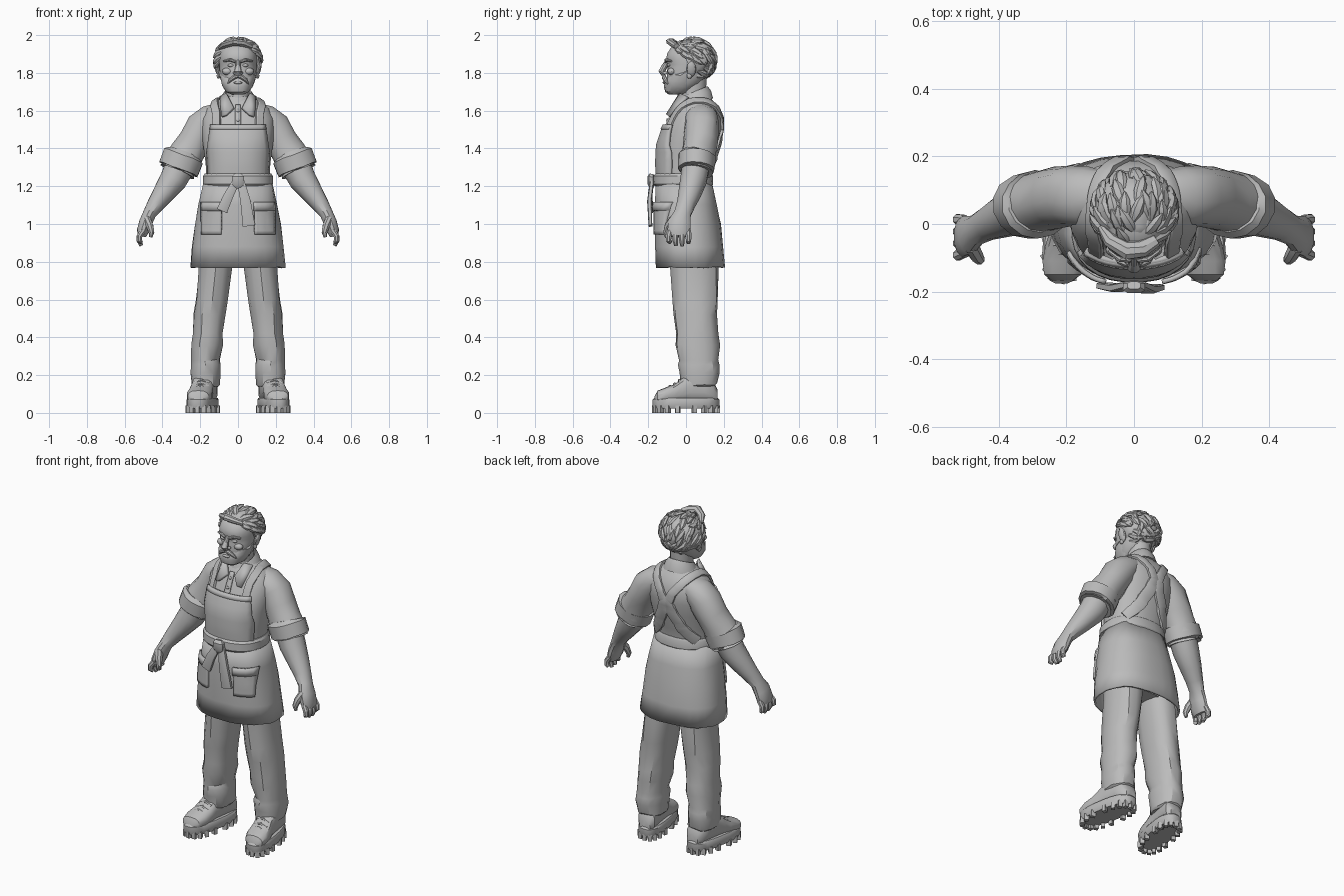
import bpy, bmesh, math, random
from mathutils import Vector, Matrix, noise
from mathutils.bvhtree import BVHTree

random.seed(4)
if "Cube" in bpy.data.objects:
    bpy.data.objects.remove(bpy.data.objects["Cube"])

grey = bpy.data.materials.new("plain_grey")
grey.use_nodes = True
grey.diffuse_color = (.5, .5, .5, 1)
grey.node_tree.nodes["Principled BSDF"].inputs["Base Color"].default_value = grey.diffuse_color
parts = []
X, Y, Z = Vector((1, 0, 0)), Vector((0, 1, 0)), Vector((0, 0, 1))
SIDES = (("left", 1), ("right", -1))


def emit(name, bm, side=1, rumple=0, solid=0):
    """Turn a bmesh into an object, with optional cloth creases, mirroring and thickness."""
    for v in bm.verts:
        if rumple:
            v.co += noise.noise_vector(v.co * 14) * rumple
        v.co.x *= side
    bmesh.ops.recalc_face_normals(bm, faces=bm.faces)
    mesh = bpy.data.meshes.new(name)
    bm.to_mesh(mesh)
    bm.free()
    mesh.materials.append(grey)
    obj = bpy.data.objects.new(name, mesh)
    bpy.context.collection.objects.link(obj)
    if solid:
        mod = obj.modifiers.new("thickness", "SOLIDIFY")
        mod.thickness, mod.offset = solid, 0
    parts.append(obj)
    return obj


def ring_points(center, u, v, n, power):
    points = []
    for i in range(n):
        a = math.tau * (i + .5) / n
        c, s = math.cos(a), math.sin(a)
        points.append(center + u * math.copysign(abs(c) ** (2 / power), c)
                      + v * math.copysign(abs(s) ** (2 / power), s))
    return points


def loft(name, rings, n=16, power=2, caps=True, **options):
    bm = bmesh.new()
    loops = [[bm.verts.new(p) for p in ring_points(*ring, n, power)] for ring in rings]
    for low, high in zip(loops, loops[1:]):
        for i in range(n):
            j = (i + 1) % n
            bm.faces.new((low[i], low[j], high[j], high[i]))
    if caps:
        bm.faces.new(loops[0])
        bm.faces.new(loops[-1])
    return emit(name, bm, **options)


def stack(name, rows, **options):
    """Level rings: height, x centre, front y, back y, half width."""
    return loft(name, [(Vector((x, (front + back) / 2, z)), X * w, Y * (back - front) / 2)
                       for z, x, front, back, w in rows], **options)


def limb(name, rows, ref=Y, **options):
    """Rings square to a path: x, y, z, half thickness, half breadth along ref."""
    points, rings = [Vector(r[:3]) for r in rows], []
    for i, row in enumerate(rows):
        t = (points[min(i + 1, len(rows) - 1)] - points[max(i - 1, 0)]).normalized()
        v = (ref - t * t.dot(ref)).normalized()
        rings.append((points[i], v.cross(t) * row[3], v * row[4]))
    return loft(name, rings, **options)


def blob(name, place, radii, side=1, tilt=0):
    bm = bmesh.new()
    bmesh.ops.create_uvsphere(bm, u_segments=12, v_segments=8, radius=1)
    bm.transform(Matrix.Translation(place) @ Matrix.Rotation(tilt, 4, "Y") @ Matrix.Diagonal((*radii, 1)))
    return emit(name, bm, side)


def surface(obj):
    return BVHTree.FromPolygons([v.co for v in obj.data.vertices], [p.vertices for p in obj.data.polygons])


def plate(name, tree, outline, lift, thick, nx=8, nz=8):
    """Sheet laid on the front of a surface; outline rows are z, left x, right x."""
    bm, grid = bmesh.new(), []
    for k in range(nz + 1):
        f = k / nz * (len(outline) - 1)
        i = min(int(f), len(outline) - 2)
        z, a, b = Vector(outline[i]).lerp(Vector(outline[i + 1]), f - i)
        row = []
        for j in range(nx + 1):
            start = Vector((a + (b - a) * j / nx, -1, z))
            hit = tree.ray_cast(start, Y)[0] or tree.find_nearest(start + Y)[0]
            row.append(bm.verts.new(hit - Y * lift))
        grid.append(row)
    for low, high in zip(grid, grid[1:]):
        for j in range(nx):
            bm.faces.new((low[j], low[j + 1], high[j + 1], high[j]))
    return emit(name, bm, solid=thick)


def strap(name, tree, path, side):
    """Flat band hugging a surface; path rows are x, y, z, half breadth."""
    rings, steps = [], 5
    rows = [Vector(path[i]).lerp(Vector(path[i + 1]), k / steps)
            for i in range(len(path) - 1) for k in range(steps)] + [Vector(path[-1])]
    hits = [tree.find_nearest(r.to_3d()) for r in rows]
    for i, row in enumerate(rows):
        t = (hits[min(i + 1, len(hits) - 1)][0] - hits[max(i - 1, 0)][0]).normalized()
        across = hits[i][1].cross(t).normalized()
        rings.append((hits[i][0], across * row.w, hits[i][1] * .014))
    return loft(name, rings, n=8, power=6, side=side)


# Shirt body, hips and neck
shirt = stack("shirt_body", [
    (1.15, 0, -.135, .13, .168), (1.25, 0, -.14, .13, .17), (1.32, 0, -.145, .148, .172),
    (1.42, 0, -.14, .172, .186), (1.5, 0, -.112, .188, .195), (1.56, 0, -.085, .188, .193),
    (1.61, 0, -.06, .172, .168), (1.645, 0, -.04, .15, .125), (1.675, 0, -.02, .125, .08)],
    n=28, power=2.3)
chest = surface(shirt)
stack("hips", [(.8, 0, -.07, .15, .17), (.95, 0, -.1, .15, .19), (1.2, 0, -.13, .12, .16)])
stack("neck", [(1.56, 0, -.05, .1, .06), (1.65, 0, -.025, .105, .06), (1.77, 0, -.03, .11, .065)])

# Apron skirt, bib, pockets, belt and tied bow ends
skirt = stack("apron_skirt", [
    (.77, 0, -.152, .2, .247), (.88, 0, -.158, .192, .236), (1, 0, -.16, .178, .22),
    (1.1, 0, -.16, .158, .203), (1.23, 0, -.152, .13, .176)],
    n=28, power=2.4, caps=False, rumple=.006, solid=.012)
front = surface(skirt)
plate("apron_bib", chest, [(1.22, -.155, .155), (1.38, -.162, .162), (1.525, -.143, .143)], .012, .016, nx=14)
plate("bib_hem", chest, [(1.5, -.146, .146), (1.525, -.143, .143)], .018, .012, nx=14, nz=2)
for label, s in SIDES:
    plate(label + "_pocket", front, [(.945, s * .088, s * .19), (1.1, s * .085, s * .19)], .012, .02)
    plate(label + "_pocket_flap", front, [(1.07, s * .083, s * .193), (1.115, s * .083, s * .193)], .022, .014, nz=2)
    strap(label + "_apron_strap", chest, [
        (.125, -.13, 1.5, .022), (.125, -.07, 1.6, .022), (.125, .04, 1.66, .022),
        (.1, .14, 1.64, .024), (.04, .19, 1.56, .025), (.012, .2, 1.5, .03),
        (.04, .2, 1.42, .035), (.09, .17, 1.33, .035), (.15, .1, 1.26, .03)], s)
stack("belt", [(1.2, 0, -.165, .138, .178), (1.212, 0, -.174, .145, .186),
               (1.255, 0, -.172, .143, .185), (1.268, 0, -.16, .136, .176)], n=28, power=2.3)
limb("belt_knot", [(0, -.182, 1.265, .02, .012), (0, -.186, 1.25, .034, .02),
                   (0, -.186, 1.215, .034, .02), (0, -.18, 1.19, .022, .012)], n=8, power=3)
for label, rows in (
        ("short", [(-.01, -.18, 1.225, .02, .01), (-.05, -.19, 1.15, .026, .012), (-.085, -.183, 1.07, .03, .01)]),
        ("long", [(.015, -.18, 1.225, .02, .01), (.04, -.194, 1.12, .028, .012), (.058, -.188, .99, .034, .01)])):
    limb("belt_tie_" + label, rows, n=8, power=5)

# Collar, placket and buttons
loft("collar_band", [(Vector((0, y, z)), X * w, Vector((0, d, slope)))
                     for y, z, w, d, slope in ((.045, 1.635, .105, .1, .03), (.045, 1.672, .09, .088, .035),
                                               (.042, 1.7, .07, .073, .03), (.042, 1.66, .055, .06, .02))], n=20)
for label, s in SIDES:
    bm = bmesh.new()
    bm.faces.new([bm.verts.new(p) for p in ((.022, -.064, 1.615), (.06, -.03, 1.69), (.095, .01, 1.672),
                                            (.085, -.088, 1.568), (.06, -.1, 1.578))])
    emit(label + "_collar_wing", bm, s, solid=.016)
plate("shirt_placket", chest, [(1.5, -.018, .018), (1.63, -.014, .014)], .004, .01, nx=2)
for z in (1.55, 1.6):
    hit = chest.ray_cast(Vector((0, -1, z)), Y)[0]
    blob("shirt_button", hit - Y * .01, (.009, .006, .009))

# Arms, hands, trousers and boots
for label, s in SIDES:
    limb(label + "_sleeve", [
        (.1, .08, 1.58, .06, .08), (.14, .082, 1.56, .078, .09), (.19, .085, 1.515, .09, .093),
        (.23, .078, 1.44, .087, .09), (.265, .067, 1.385, .092, .09), (.295, .06, 1.33, .1, .092)],
        n=14, side=s, rumple=.008)
    limb(label + "_sleeve_cuff", [
        (.285, .06, 1.365, .095, .088), (.288, .058, 1.358, .112, .1), (.315, .054, 1.29, .11, .098),
        (.32, .053, 1.277, .098, .09), (.312, .055, 1.297, .082, .08)], n=14, side=s, rumple=.006)
    limb(label + "_forearm", [
        (.305, .053, 1.31, .082, .075), (.342, .04, 1.235, .075, .072), (.392, .02, 1.165, .06, .062),
        (.435, 0, 1.105, .047, .05), (.468, -.018, 1.055, .036, .046), (.488, -.033, 1.01, .036, .06),
        (.503, -.038, .965, .033, .062), (.51, -.038, .935, .024, .052)], n=12, side=s)
    for i, tip in enumerate((.9, .885, .887, .903)):
        y = .012 - i * .032
        limb(label + "_finger", [
            (.502, y, .965, .016, .016), (.522, y * 1.1, .935, .016, .017), (.523, y * 1.1, .912, .015, .015),
            (.512, y, tip, .011, .011)], n=8, side=s)
    limb(label + "_thumb", [
        (.482, -.065, 1.025, .022, .025), (.467, -.093, .99, .02, .022), (.458, -.105, .955, .016, .016),
        (.462, -.104, .93, .009, .009)], n=8, side=s)
    stack(label + "_trouser_leg", [
        (.14, .17, -.02, .155, .064), (.15, .172, -.028, .168, .074), (.21, .175, -.03, .175, .08),
        (.255, .172, -.04, .178, .078), (.28, .172, -.035, .172, .076), (.36, .164, -.055, .178, .083),
        (.42, .158, -.05, .168, .08), (.52, .148, -.065, .165, .086), (.6, .136, -.07, .168, .084),
        (.76, .118, -.08, .17, .088), (.92, .11, -.09, .16, .095)], n=14, power=2.3, side=s, rumple=.009)

    # Boot upper with cross rings, following the turned out foot
    lean = Vector((-.028, .178, 0))
    loft(label + "_boot", [
        (Vector((.187 - y * .16, y, top / 2 + .025)), X * w, Z * (top / 2 - .025))
        for y, w, top in ((-.168, .03, .085), (-.15, .056, .118), (-.11, .068, .134), (-.06, .066, .152),
                          (-.02, .06, .185), (.03, .06, .22), (.1, .06, .22), (.145, .056, .17), (.168, .035, .12))],
        n=14, power=2.6, side=s)
    middle = Vector((.187, 0, 0))
    loft(label + "_sole", [(middle + Z * z, X * w, lean * f)
                           for z, w, f in ((.022, .07, .97), (.035, .076, 1), (.07, .076, 1), (.08, .07, .95))],
         n=24, power=2.6, side=s)
    bm = bmesh.new()
    for p in ring_points(middle + Z * .019, X * .067, lean * .92, 18, 2.6):
        turn = Matrix.Rotation(math.atan2(p.y, (p.x - middle.x) * 2), 4, "Z")
        bmesh.ops.create_cube(bm, size=1, matrix=Matrix.Translation(p) @ turn @ Matrix.Diagonal((.026, .022, .038, 1)))
    emit(label + "_sole_lugs", bm, s)
    for y, z in ((-.085, .142), (-.06, .154), (-.035, .173)):
        x = .187 - y * .16
        limb(label + "_boot_lace", [(x - .04, y, z - .014, .007, .008), (x, y, z, .007, .008),
                                    (x + .04, y, z - .014, .007, .008)], n=6, side=s)

# Head with beard, face features and ears
stack("head", [
    (1.69, 0, -.09, -.02, .04), (1.71, 0, -.1, .04, .065), (1.745, 0, -.102, .085, .084),
    (1.78, 0, -.103, .11, .094), (1.825, 0, -.1, .125, .099), (1.845, 0, -.097, .13, .1),
    (1.865, 0, -.106, .135, .101), (1.9, 0, -.102, .13, .098), (1.935, 0, -.08, .12, .085),
    (1.965, 0, -.03, .08, .045)], n=20, power=2.3)
stack("beard", [
    (1.683, 0, -.092, -.03, .034), (1.7, 0, -.112, .02, .062), (1.73, 0, -.118, .05, .084),
    (1.755, 0, -.112, .06, .093), (1.785, 0, -.09, .06, .099), (1.81, 0, -.03, .055, .1)], n=18, power=2.2, rumple=.008)
limb("nose", [(0, -.095, 1.865, .012, .01), (0, -.114, 1.835, .014, .016), (0, -.128, 1.808, .02, .018),
              (0, -.115, 1.793, .018, .016)], n=10)
blob("lower_lip", (0, -.114, 1.748), (.024, .01, .007))
for label, s in SIDES:
    limb(label + "_moustache", [(0, -.118, 1.784, .01, .01), (.02, -.117, 1.778, .013, .012),
                                (.042, -.108, 1.762, .011, .012), (.056, -.096, 1.742, .004, .005)], n=8, side=s)
    limb(label + "_brow", [(.012, -.106, 1.858, .008, .009), (.04, -.104, 1.869, .009, .01),
                           (.075, -.078, 1.862, .005, .007)], n=8, side=s)
    blob(label + "_eye", (.038, -.089, 1.84), (.017, .01, .009), s)
    blob(label + "_cheek", (.056, -.076, 1.808), (.028, .022, .02), s)
    blob(label + "_nostril", (.016, -.11, 1.8), (.01, .013, .009), s)
    blob(label + "_ear", (.108, .028, 1.82), (.014, .025, .042), s, tilt=.25)
    blob(label + "_ear_lobe", (.103, .018, 1.785), (.01, .014, .016), s)

# Hair cap and swept tufts above a sloping hairline
core = Vector((0, .036, 1.868))
size = Matrix.Diagonal((.118, .115, .11))


def has_hair(p):
    return p.z > 1.93 - max(0, p.y + .05) * 1.6


bm = bmesh.new()
bmesh.ops.create_icosphere(bm, subdivisions=4, radius=1)
for v in bm.verts:
    p = core + size @ v.co
    v.co = p + v.co * noise.noise(p * 30) * .008 if has_hair(p) else core + size @ v.co * .7
emit("hair_cap", bm)
count = 0
while count < 75:
    n = Vector([random.gauss(0, 1) for _ in range(3)]).normalized()
    p = core + size @ n
    if not has_hair(p):
        continue
    count += 1
    flow = Vector((n.x * .3 + random.uniform(-.4, .4), .7, -.5 if n.z < .6 else .1))
    t = (flow - n * n.dot(flow)).normalized()
    limb("hair_tuft", [(*(p - t * .03 - n * .006), .004, .008), (*(p + n * .004), .011, .018),
                       (*(p + t * .03 + n * .004), .011, .016), (*(p + t * .055 + n * .002), .002, .003)],
         ref=n.cross(t), n=6)
limb("hair_quiff", [(.07, -.045, 1.945, .015, .02), (.03, -.075, 1.958, .022, .024), (-.02, -.078, 1.964, .024, .026),
                    (-.07, -.05, 1.95, .018, .022), (-.1, -.01, 1.93, .008, .01)], n=8, rumple=.012)

for obj in bpy.context.selected_objects:
    obj.select_set(False)
for obj in parts:
    obj.select_set(True)
bpy.context.view_layer.objects.active = parts[0]
bpy.ops.object.shade_smooth_by_angle(angle=math.radians(32))
